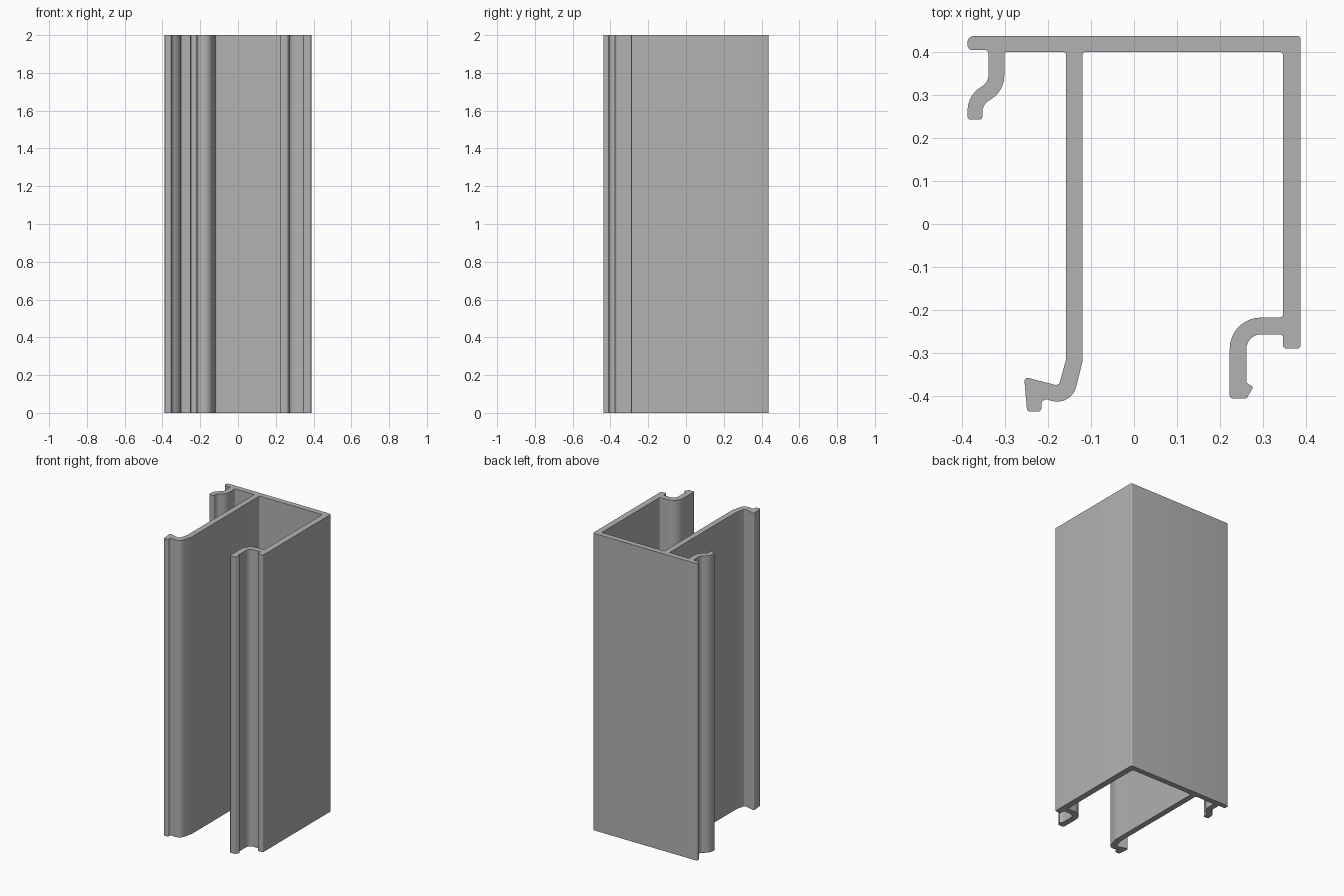
import bpy
import bmesh
import math
from mathutils import Vector

cube = bpy.data.objects.get("Cube")
if cube:
    bpy.data.objects.remove(cube, do_unlink=True)

HEIGHT = 2.0
FILLET = 0.008
LEFT, RIGHT = -0.388, 0.388
BACK, INNER_BACK = 0.438, 0.401
WALL_IN = 0.347
WEB_LEFT, WEB_RIGHT = -0.158, -0.12


def corner(x, y, radius=FILLET):
    """One outline corner, with the radius that rounds it."""
    return Vector((x, y)), radius


def round_outline(corners):
    """Replace every corner with a tangent arc."""
    points = []
    for i, (p, radius) in enumerate(corners):
        before = corners[i - 1][0]
        after = corners[(i + 1) % len(corners)][0]
        d1 = (before - p).normalized()
        d2 = (after - p).normalized()
        half = d1.angle(d2) / 2
        centre = p + (d1 + d2).normalized() * radius / math.sin(half)
        reach = radius / math.tan(half)
        start = (p + d1 * reach - centre).normalized()
        end = (p + d2 * reach - centre).normalized()
        turn = math.pi - 2 * half
        steps = max(2, round(turn / math.radians(11)))
        for s in range(steps + 1):
            points.append(centre + start.slerp(end, s / steps).normalized() * radius)
    return points


def extrude_outline(name, points, height, material):
    bm = bmesh.new()
    base = bm.faces.new([bm.verts.new((p.x, p.y, 0)) for p in points])
    result = bmesh.ops.extrude_face_region(bm, geom=[base], use_keep_orig=True)
    top = [v for v in result["geom"] if isinstance(v, bmesh.types.BMVert)]
    bmesh.ops.translate(bm, verts=top, vec=(0, 0, height))
    bmesh.ops.recalc_face_normals(bm, faces=bm.faces[:])
    mesh = bpy.data.meshes.new(name)
    bm.to_mesh(mesh)
    bm.free()
    mesh.materials.append(material)
    obj = bpy.data.objects.new(name, mesh)
    bpy.context.collection.objects.link(obj)
    return obj


# Back plate and outer face of the side wall
back_and_side = [
    corner(LEFT, BACK, 0.015),
    corner(RIGHT, BACK),
    corner(RIGHT, -0.29),
    corner(WALL_IN, -0.29),
]

# Curved hook on the side wall, with a small nub at its tip
side_hook = [
    corner(WALL_IN, -0.257),
    corner(0.262, -0.257, 0.034),
    corner(0.262, -0.37),
    corner(0.278, -0.38, 0.005),
    corner(0.262, -0.407),
    corner(0.223, -0.407),
    corner(0.223, -0.218, 0.072),
    corner(WALL_IN, -0.218),
]

# Inside of the main channel
channel = [
    corner(WALL_IN, INNER_BACK),
    corner(WEB_RIGHT, INNER_BACK),
]

# Inner web ending in a bent foot
web_foot = [
    corner(WEB_RIGHT, -0.32, 0.02),
    corner(-0.146, -0.425, 0.045),
    corner(-0.216, -0.405, 0.012),
    corner(-0.216, -0.437),
    corner(-0.249, -0.437),
    corner(-0.256, -0.356),
    corner(-0.175, -0.377, 0.01),
    corner(WEB_LEFT, -0.314, 0.02),
    corner(WEB_LEFT, INNER_BACK),
]

# Short S-shaped lip under the overhang of the back plate
curved_lip = [
    corner(-0.302, INNER_BACK),
    corner(-0.302, 0.31, 0.065),
    corner(-0.353, 0.278, 0.03),
    corner(-0.353, 0.243),
    corner(LEFT, 0.243),
    corner(LEFT, 0.3, 0.065),
    corner(-0.339, 0.33, 0.03),
    corner(-0.339, 0.405),
    corner(LEFT, 0.405, 0.012),
]

grey = bpy.data.materials.new("metal grey")
grey.use_nodes = True
colour = (0.45, 0.45, 0.45, 1)
grey.diffuse_color = colour
grey.node_tree.nodes["Principled BSDF"].inputs["Base Color"].default_value = colour

outline = round_outline(back_and_side + side_hook + channel + web_foot + curved_lip)
rail = extrude_outline("extruded_rail", outline, HEIGHT, grey)

bpy.ops.object.select_all(action="DESELECT")
rail.select_set(True)
bpy.context.view_layer.objects.active = rail
bpy.ops.object.shade_smooth_by_angle(angle=math.radians(30))
